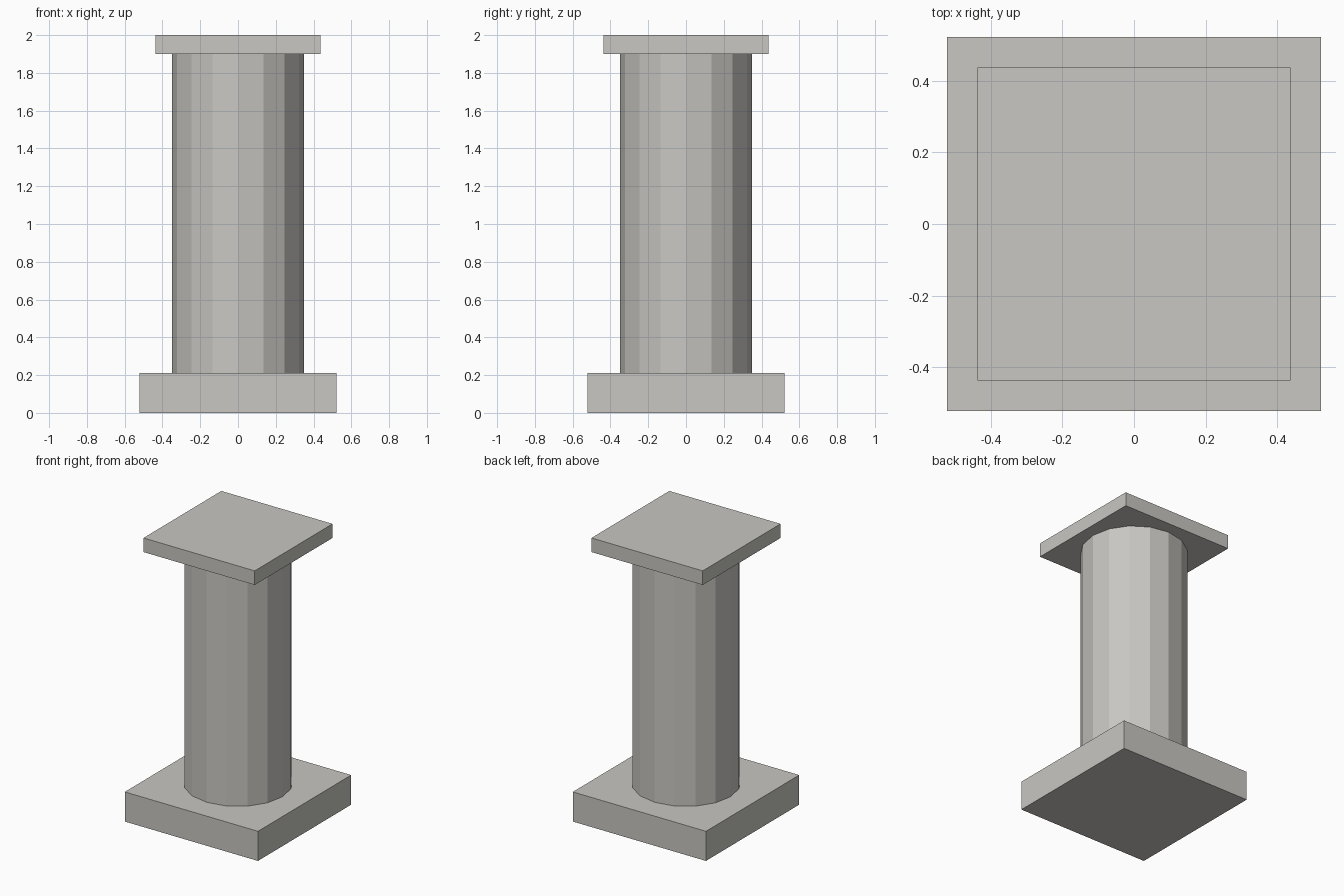
import bpy

cube = bpy.data.objects.get("Cube")
if cube:
    bpy.data.objects.remove(cube, do_unlink=True)

# Warm grey stone shared by the whole pillar
stone = bpy.data.materials.new("warm_grey_stone")
stone.use_nodes = True
colour = (0.58, 0.57, 0.54, 1.0)
stone.diffuse_color = colour
stone.node_tree.nodes["Principled BSDF"].inputs["Base Color"].default_value = colour

BASE_TOP, CAP_BOTTOM, TOP = 0.21, 1.90, 2.0


def finish(name):
    obj = bpy.context.object
    obj.name = name
    bpy.ops.object.transform_apply(location=True, rotation=True, scale=True)
    obj.data.materials.append(stone)
    return obj


def slab(name, width, bottom, top):
    bpy.ops.mesh.primitive_cube_add(size=1, location=(0, 0, (bottom + top) / 2))
    bpy.context.object.scale = (width, width, top - bottom)
    return finish(name)


# Square base and cap
slab("base", 1.044, 0, BASE_TOP)
slab("cap", 0.872, CAP_BOTTOM, TOP)

# Flat-sided shaft between them
bpy.ops.mesh.primitive_cylinder_add(
    vertices=16, radius=0.35, depth=CAP_BOTTOM - BASE_TOP,
    location=(0, 0, (BASE_TOP + CAP_BOTTOM) / 2))
finish("shaft")
